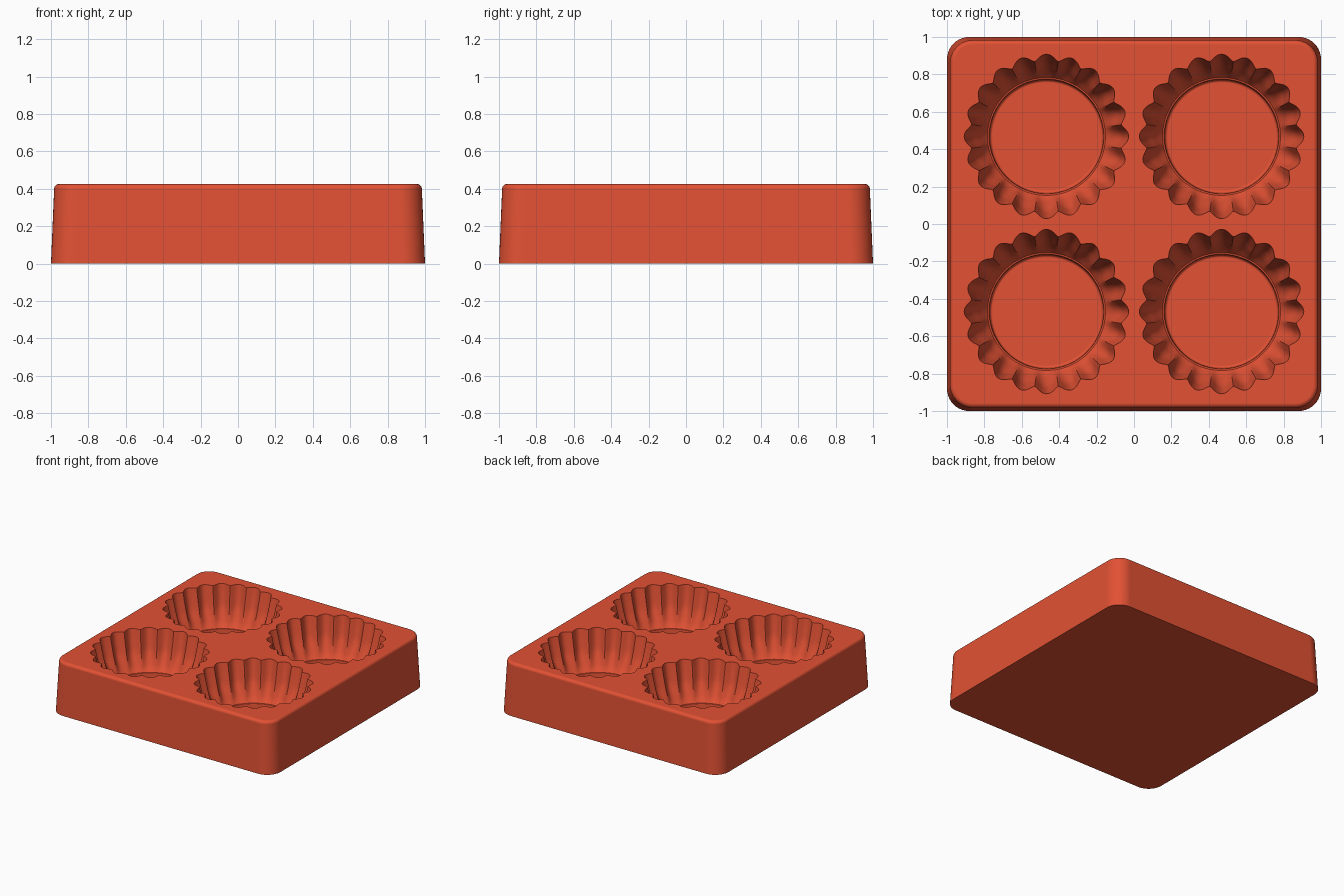
import bpy, bmesh, math

cube = bpy.data.objects.get("Cube")
if cube:
    bpy.data.objects.remove(cube)

TOP = 0.425      # tray height
FLUTES = 20      # scallops around each cup
CUP_X = 0.468    # cup centre offset

silicone = bpy.data.materials.new("terracotta_silicone")
silicone.use_nodes = True
COLOUR = (0.76, 0.083, 0.034, 1)
silicone.diffuse_color = COLOUR
silicone.node_tree.nodes["Principled BSDF"].inputs["Base Color"].default_value = COLOUR


def loft(name, rings):
    """Skin a stack of equal-length point rings and cap both ends."""
    bm = bmesh.new()
    loops = [[bm.verts.new(p) for p in ring] for ring in rings]
    n = len(loops[0])
    for low, high in zip(loops, loops[1:]):
        for i in range(n):
            j = (i + 1) % n
            bm.faces.new((low[i], low[j], high[j], high[i]))
    bm.faces.new(loops[0][::-1])
    bm.faces.new(loops[-1])
    bmesh.ops.recalc_face_normals(bm, faces=bm.faces)
    mesh = bpy.data.meshes.new(name)
    bm.to_mesh(mesh)
    bm.free()
    mesh.materials.append(silicone)
    obj = bpy.data.objects.new(name, mesh)
    bpy.context.collection.objects.link(obj)
    return obj


def rounded_square(half, z, radius, steps=10):
    ring = []
    for corner in range(4):
        mid = math.radians(45 + 90 * corner)
        cx = math.copysign(half - radius, math.cos(mid))
        cy = math.copysign(half - radius, math.sin(mid))
        for s in range(steps + 1):
            a = math.radians(90 * (corner + s / steps))
            ring.append((cx + radius * math.cos(a), cy + radius * math.sin(a), z))
    return ring


def fluted_ring(valley, depth, z, cx, cy, per_flute=10):
    ring = []
    n = FLUTES * per_flute
    for i in range(n):
        a = math.tau * i / n
        wave = math.sqrt(math.cos(a * FLUTES / 2) ** 2 * 0.97 + 0.03)
        r = valley + depth * wave
        ring.append((cx + r * math.cos(a), cy + r * math.sin(a), z))
    return ring


# Tray block: tapered sides with a rounded top edge
EDGE = 0.025
rings = [rounded_square(1.0, 0, 0.12)]
for s in range(7):
    a = math.radians(90 * s / 6)
    inset = EDGE * (1 - math.cos(a))
    rings.append(rounded_square(0.983 - inset, TOP - EDGE + EDGE * math.sin(a), 0.12 - inset))
tray = loft("baking_tray", rings)

# Cup cutters: round pocket in the floor, then valley radius, flute depth, height
LEDGE = 0.115
FLOOR = 0.06
CUP = [(0.288, 0, FLOOR), (0.295, 0, FLOOR + 0.002), (0.300, 0, FLOOR + 0.007),
       (0.302, 0, FLOOR + 0.014), (0.304, 0, LEDGE - 0.006), (0.307, 0, LEDGE - 0.001),
       (0.315, 0, LEDGE)]
WALL_STEPS = 12
for s in range(1, WALL_STEPS + 1):
    t = s / WALL_STEPS
    bulge = 0.75 * t + 0.25 * math.sin(t * math.pi / 2)
    flute = 0.043 * min(1, 2.2 * t) ** 0.8
    CUP.append((0.320 + 0.077 * bulge, flute, LEDGE + (TOP - LEDGE) * t))
CUP.append((0.399, 0.043, TOP + 0.05))

bpy.context.view_layer.objects.active = tray
for sx in (-1, 1):
    for sy in (-1, 1):
        cx, cy = sx * CUP_X, sy * CUP_X
        cutter = loft("cup_cutter", [fluted_ring(r, d, z, cx, cy) for r, d, z in CUP])
        cutter.hide_render = True
        cut = tray.modifiers.new("cup", "BOOLEAN")
        cut.operation = "DIFFERENCE"
        cut.solver = "EXACT"
        cut.object = cutter
        bpy.ops.object.modifier_apply(modifier=cut.name)
        bpy.data.objects.remove(cutter)

# Smooth curves, crisp rims, and even shading on the broad flat faces
bpy.ops.object.select_all(action="DESELECT")
tray.select_set(True)
bpy.ops.object.shade_smooth_by_angle(angle=math.radians(40))
weighted = tray.modifiers.new("flat_faces", "WEIGHTED_NORMAL")
weighted.keep_sharp = True
